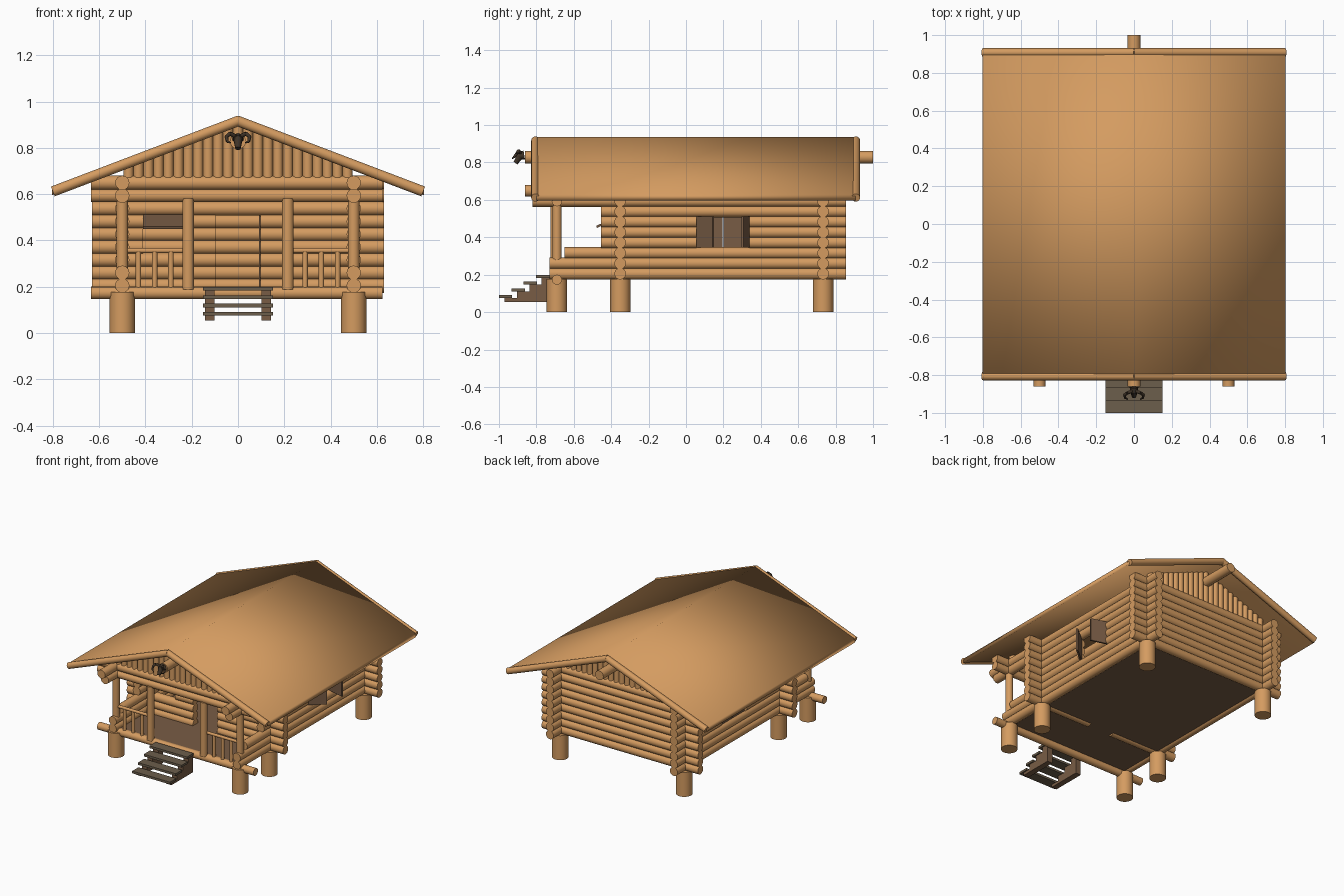
import bpy, bmesh, math
from mathutils import Vector, Matrix

if "Cube" in bpy.data.objects:
    bpy.data.objects.remove(bpy.data.objects["Cube"])

def material(name, rgb):
    m = bpy.data.materials.new(name)
    m.diffuse_color = (*rgb, 1)
    m.use_nodes = True
    m.node_tree.nodes["Principled BSDF"].inputs["Base Color"].default_value = m.diffuse_color
    return m

TAN = material("tan log", (0.66, 0.33, 0.118))
BROWN = material("brown plank", (0.19, 0.108, 0.06))
GREY = material("grey weathered tread", (0.15, 0.112, 0.072))
DARK = material("dark bone", (0.05, 0.033, 0.02))

def finish(name, bm, mat):
    bmesh.ops.recalc_face_normals(bm, faces=bm.faces[:])
    me = bpy.data.meshes.new(name)
    bm.to_mesh(me)
    bm.free()
    me.materials.append(mat)
    ob = bpy.data.objects.new(name, me)
    bpy.context.collection.objects.link(ob)
    return ob

def logs(name, items, mat=TAN, n=16):
    """Round logs from (start, end, radius[, end radius]); smooth sides, flat caps."""
    bm = bmesh.new()
    for a, b, *r in items:
        a, b = Vector(a), Vector(b)
        d = b - a
        mtx = Matrix.Translation((a + b) / 2) @ d.to_track_quat('Z', 'Y').to_matrix().to_4x4()
        bmesh.ops.create_cone(bm, cap_ends=True, segments=n, radius1=r[0], radius2=r[-1],
                              depth=d.length, matrix=mtx)
    for f in bm.faces:
        f.smooth = len(f.verts) == 4
    return finish(name, bm, mat)

def boxes(name, items, mat=BROWN):
    """Axis-aligned boxes from (low corner, high corner)."""
    bm = bmesh.new()
    for lo, hi in items:
        lo, hi = Vector(lo), Vector(hi)
        bmesh.ops.create_cube(bm, matrix=Matrix.Translation((lo + hi) / 2) @ Matrix.Diagonal((*(hi - lo), 1)))
    return finish(name, bm, mat)

def prism(name, pts, axis, lo, hi, mat):
    """Extrude a 2D outline along x or y."""
    bm = bmesh.new()
    put = (lambda p, t: (t, p[0], p[1])) if axis == 'x' else (lambda p, t: (p[0], t, p[1]))
    f = bm.faces.new([bm.verts.new(put(p, lo)) for p in pts])
    ext = bmesh.ops.extrude_face_region(bm, geom=[f])
    step = Vector((hi - lo, 0, 0) if axis == 'x' else (0, hi - lo, 0))
    bmesh.ops.translate(bm, verts=[v for v in ext['geom'] if isinstance(v, bmesh.types.BMVert)], vec=step)
    return finish(name, bm, mat)

# Main levels and wall lines
R = 0.031
PORCH, FRONT, BACK, SIDE = -0.69, -0.352, 0.733, 0.5
Z = [0.205 + 0.0555 * k for k in range(9)]
SLOPE = 0.383
WIN = (0.055, 0.34)        # side window along y
FWIN = (-0.41, -0.24)      # front window along x
DOOR = 0.097

# Side walls: lower and upper logs run out over the porch
starts = {0: -0.73, 1: -0.73, 2: -0.65, 7: -0.82, 8: -0.86}
for s, label in ((-1, "left"), (1, "right")):
    items = []
    for k, z in enumerate(Z):
        y0 = starts.get(k, -0.455)
        spans = [(y0, WIN[0]), (WIN[1], 0.855)] if 3 <= k <= 5 else [(y0, 0.855)]
        items += [((s * SIDE, a, z), (s * SIDE, b, z), R) for a, b in spans]
    logs(label + "_wall", items)

# Front wall with door and window gaps, plain back wall
items = []
for k, z in enumerate(Z):
    if 3 <= k <= 5:
        spans = [(-0.63, FWIN[0]), (FWIN[1], -DOOR), (DOOR, 0.63)]
    elif k < 3:
        spans = [(-0.63, -DOOR), (DOOR, 0.63)]
    else:
        spans = [(-0.63, 0.63)]
    items += [((a, FRONT, z), (b, FRONT, z), R) for a, b in spans]
logs("front_wall", items)
logs("back_wall", [((-0.63, BACK, z), (0.63, BACK, z), R) for z in Z])

# Porch beams, posts and railing
logs("porch_beams", [((-0.635, PORCH, z), (0.625, PORCH, z), r)
                     for z, r in ((0.173, 0.027), (Z[7], 0.028), (Z[8], R))])
logs("porch_posts", [((s * SIDE, PORCH, 0.27), (s * SIDE, PORCH, 0.58), 0.025) for s in (-1, 1)]
     + [((s * 0.215, PORCH - 0.01, 0.187), (s * 0.215, PORCH - 0.01, 0.582), 0.025) for s in (-1, 1)])
items = []
for s in (-1, 1):
    items.append(((s * 0.23, PORCH, 0.356), (s * 0.49, PORCH, 0.356), 0.011))
    items += [((s * x, PORCH, 0.19), (s * x, PORCH, 0.35), 0.012) for x in (0.29, 0.36, 0.43)]
logs("railing", items, n=12)

# Foundation piles and floor
logs("piles", [((s * SIDE, y, 0), (s * SIDE, y, 0.178), 0.055)
               for s in (-1, 1) for y in (PORCH, FRONT, BACK)], n=24)
boxes("floor", [((-SIDE, PORCH, 0.186), (SIDE, BACK, 0.198))])

# Gables of upright logs
for y, label in ((PORCH, "front"), (BACK, "back")):
    logs(label + "_gable", [((i * 0.043, y, 0.66), (i * 0.043, y, 0.905 - SLOPE * abs(i) * 0.043), 0.022)
                            for i in range(-11, 12)], n=12)

# Roof sheet, gable rim logs and ridge pole
top, low, e = 0.936, 0.903, 0.803
roof = prism("roof", [(-e, top - SLOPE * e), (0, top), (e, top - SLOPE * e),
                      (e, low - SLOPE * e), (0, low), (-e, low - SLOPE * e)], 'y', -0.8, 0.905, TAN)
for p in roof.data.polygons:
    p.use_smooth = True
logs("roof_rims", [((s * 0.8, y, 0.918 - SLOPE * 0.8), (-s * 0.006, y, 0.918), 0.0225)
                   for s in (-1, 1) for y in (-0.805, 0.908)])
logs("ridge_pole", [((0, -0.86, 0.828), (0, 1.0, 0.828), 0.034)])

# Door standing open inwards
boxes("door", [((0.09, -0.35, 0.2), (0.105, -0.16, 0.512))])

# Shutters: right pair ajar, left pair closed
def shutter(name, hinge, tip):
    h, t = Vector(hinge), Vector(tip)
    d = t - h
    n = Vector((-d.y, d.x)).normalized() * 0.006
    bm = bmesh.new()
    vs = [[bm.verts.new((*c, z)) for c in (h + n, t + n, t - n, h - n)] for z in (0.346, 0.512)]
    bm.faces.new(vs[0])
    bm.faces.new(vs[1])
    for i in range(4):
        j = (i + 1) % 4
        bm.faces.new((vs[0][i], vs[0][j], vs[1][j], vs[1][i]))
    finish(name, bm, BROWN)

mid = sum(WIN) / 2
shutter("right_shutter_front", (0.505, WIN[0]), (0.615, 0.146))
shutter("right_shutter_back", (0.497, WIN[1]), (0.63, 0.302))
shutter("left_shutter_front", (-0.505, WIN[0]), (-0.505, mid - 0.002))
shutter("left_shutter_back", (-0.505, mid + 0.002), (-0.505, WIN[1]))

# Front window flap propped outwards
prism("window_flap", [(-0.36, 0.517), (-0.36, 0.505), (-0.476, 0.45), (-0.48, 0.461)],
      'x', FWIN[0], FWIN[1], BROWN)

# Steps: four treads on two stepped stringers
treads = [(-0.965, 0.083), (-0.898, 0.119), (-0.832, 0.155), (-0.767, 0.191)]
boxes("step_treads", [((-0.152, y - 0.036, z - 0.008), (0.152, y + 0.036, z + 0.008)) for y, z in treads], GREY)
outline = [(-0.72, 0.055), (-0.97, 0.055)]
for i, (y, z) in enumerate(treads):
    outline += [(-0.97 + i * 0.066, z - 0.008), (-0.97 + (i + 1) * 0.066 if i < 3 else -0.72, z - 0.008)]
for s, label in ((-1, "left"), (1, "right")):
    prism(label + "_stringer", outline, 'x', s * 0.122 - 0.021, s * 0.122 + 0.021, BROWN)

# Horned skull on the ridge pole end
parts = [((0, -0.865, 0.84), (0, -0.895, 0.835), 0.024, 0.02),
         ((0, -0.88, 0.843), (0, -0.912, 0.797), 0.021, 0.012)]
for s in (-1, 1):
    path = [(0.012, -0.885, 0.85), (0.035, -0.895, 0.862), (0.05, -0.905, 0.848),
            (0.047, -0.92, 0.828), (0.032, -0.928, 0.822)]
    rad = [0.009, 0.009, 0.008, 0.006, 0.003]
    path = [(s * x, y, z) for x, y, z in path]
    parts += [(path[i], path[i + 1], rad[i], rad[i + 1]) for i in range(4)]
logs("horned_skull", parts, DARK, n=10)
